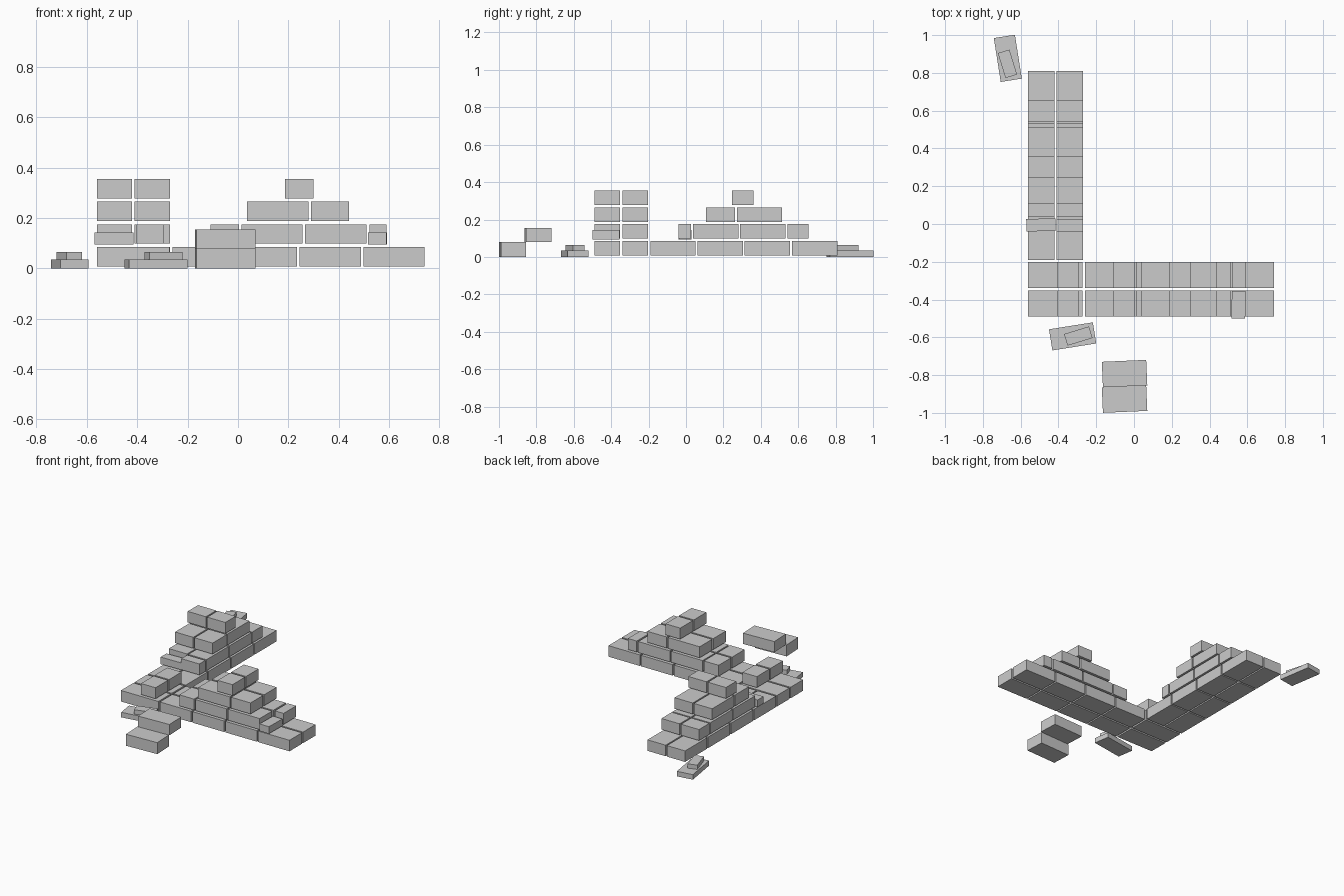
import bpy
import math

if "Cube" in bpy.data.objects:
    bpy.data.objects.remove(bpy.data.objects["Cube"], do_unlink=True)

# Single stone colour
COLOUR = (0.6, 0.6, 0.6, 1)
stone = bpy.data.materials.new("grey_stone")
stone.use_nodes = True
stone.diffuse_color = COLOUR
stone.node_tree.nodes["Principled BSDF"].inputs["Base Color"].default_value = COLOUR


def block(name, x, y, z, turn=0):
    """Box from (min, max) pairs, turned about its own centre in degrees."""
    spans = (x, y, z)
    bpy.ops.mesh.primitive_cube_add(
        size=1, location=[(a + b) / 2 for a, b in spans],
        rotation=(0, 0, math.radians(turn)))
    ob = bpy.context.object
    ob.name = name
    ob.scale = [b - a for a, b in spans]
    ob.data.materials.append(stone)
    return ob


def loose(name, centre, size, z, turn):
    x, y = [(c - s / 2, c + s / 2) for c, s in zip(centre, size)]
    block(name, x, y, z, turn)


# Brick courses, bottom to top, and the two skins of each wall
COURSES = [(0.008, 0.085), (0.098, 0.175), (0.188, 0.265), (0.278, 0.355)]
X_WALL_SKINS = [(-0.49, -0.352), (-0.34, -0.202)]
Y_WALL_SKINS = [(-0.56, -0.42), (-0.41, -0.27)]

# Brick spans along each wall, course by course
X_WALL = [
    [(-0.56, -0.272), (-0.26, -0.018), (-0.008, 0.235), (0.245, 0.488), (0.498, 0.74)],
    [(-0.405, -0.293), (-0.11, 0.004), (0.014, 0.256), (0.266, 0.51)],
    [(0.036, 0.28), (0.29, 0.44)],
    [(0.186, 0.3)],
]
Y_WALL = [
    [(-0.19, 0.052), (0.062, 0.304), (0.314, 0.556), (0.566, 0.81)],
    [(0.038, 0.28), (0.29, 0.532), (0.542, 0.656)],
    [(0.106, 0.262), (0.272, 0.512)],
    [(0.246, 0.36)],
]

for course, z in enumerate(COURSES):
    for skin in X_WALL_SKINS:
        for span in X_WALL[course]:
            block("front_wall_brick", span, skin, z)
    for skin in Y_WALL_SKINS:
        for span in Y_WALL[course]:
            block("side_wall_brick", skin, span, z)

# Broken end bricks: low chipped piece outside, full height inside
LOW = (0.094, 0.143)
block("front_wall_chip", (0.517, 0.59), (-0.5, -0.355), LOW, -1)
block("front_wall_end", (0.522, 0.59), (-0.34, -0.202), COURSES[1])
block("side_wall_chip", (-0.57, -0.415), (-0.038, 0.028), LOW, 1)
block("side_wall_end", (-0.41, -0.27), (-0.04, 0.026), COURSES[1])

# Fallen bricks in front
loose("fallen_brick_lower", (-0.05, -0.927), (0.235, 0.135), (0, 0.08), 2.5)
loose("fallen_brick_upper", (-0.05, -0.792), (0.235, 0.135), (0.08, 0.155), 2.5)

# Rubble: a thin slab with a shard on top, at each end
SLAB, SHARD = (0, 0.035), (0.035, 0.065)
loose("front_slab", (-0.325, -0.595), (0.235, 0.113), SLAB, 9)
loose("front_shard", (-0.295, -0.593), (0.138, 0.064), SHARD, 17)
loose("back_slab", (-0.668, 0.877), (0.113, 0.235), SLAB, 9)
loose("back_shard", (-0.67, 0.848), (0.064, 0.138), SHARD, 17)
